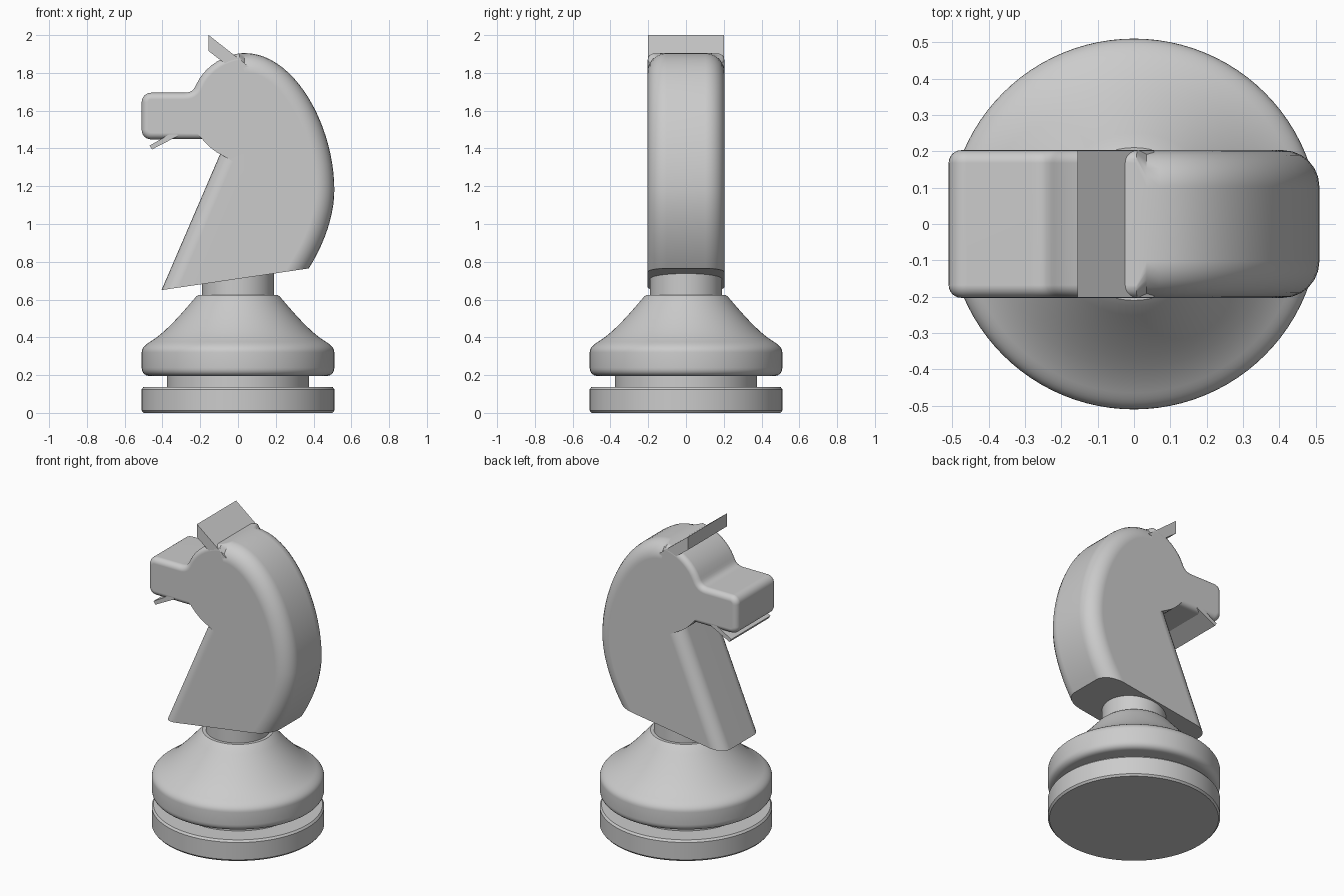
import bpy, bmesh, math
from mathutils import Vector
from mathutils.geometry import interpolate_bezier

if "Cube" in bpy.data.objects:
    bpy.data.objects.remove(bpy.data.objects["Cube"])


def finish(name, bm, angle=35):
    bmesh.ops.remove_doubles(bm, verts=bm.verts, dist=1e-5)
    bmesh.ops.recalc_face_normals(bm, faces=bm.faces)
    mesh = bpy.data.meshes.new(name)
    bm.to_mesh(mesh)
    bm.free()
    ob = bpy.data.objects.new(name, mesh)
    bpy.context.collection.objects.link(ob)
    bpy.ops.object.select_all(action='DESELECT')
    ob.select_set(True)
    bpy.context.view_layer.objects.active = ob
    bpy.ops.object.shade_smooth_by_angle(angle=math.radians(angle))
    return ob


def lathe(name, profile, steps=96):
    bm = bmesh.new()
    vs = [bm.verts.new((r, 0, z)) for r, z in profile]
    es = [bm.edges.new(p) for p in zip(vs, vs[1:])]
    bmesh.ops.spin(bm, geom=vs + es, cent=(0, 0, 0), axis=(0, 0, 1),
                   angle=math.tau, steps=steps, use_merge=True)
    return finish(name, bm)


def curve(a, b, c, d, n=8):
    return [Vector(p) for p in interpolate_bezier(*[Vector(p) for p in (a, b, c, d)], n + 1)]


def line(*pts):
    return [Vector(p) for p in pts]


def rounded_slab(name, segments, half, steps=6):
    """Extrude a closed x-z outline along y; each segment has its own edge radius."""
    pts, rad = [], []
    for seg, r in segments:
        pts += seg[:-1]
        rad += [r] * (len(seg) - 1)
    n = len(pts)
    norms = []
    for i in range(n):
        d = (pts[(i + 1) % n] - pts[i]).normalized()
        norms.append(Vector((-d.y, d.x)))
    inset, radius = [], []
    for i in range(n):
        n1, n2, r1, r2 = norms[i - 1], norms[i], rad[i - 1], rad[i]
        det = n1.x * n2.y - n1.y * n2.x
        r = max(r1, r2)
        if abs(det) < 0.35:
            v = (n1 + n2).normalized() * r
        else:
            v = Vector(((r1 * n2.y - r2 * n1.y) / det, (n1.x * r2 - n2.x * r1) / det))
        inset.append(v)
        radius.append(r)
    bm = bmesh.new()
    rings = []
    for side in (-1, 1):
        angles = [k / steps * math.pi / 2 for k in range(steps + 1)]
        for a in (angles[::-1] if side < 0 else angles):
            ring = []
            for p, v, r in zip(pts, inset, radius):
                q = p + v * (1 - math.cos(a))
                ring.append(bm.verts.new((q.x, side * (half - r + r * math.sin(a)), q.y)))
            rings.append(ring)
    for ra, rb in zip(rings, rings[1:]):
        for i in range(n):
            j = (i + 1) % n
            bm.faces.new((ra[i], ra[j], rb[j], rb[i]))
    bm.faces.new(rings[0])
    bm.faces.new(rings[-1])
    ob = finish(name, bm)
    ob.modifiers.new("weighted", 'WEIGHTED_NORMAL').keep_sharp = True
    return ob


# Turned base: foot disc, groove, bulge and collar
lathe("foot_disc", [(0, 0), (0.50, 0), (0.51, 0.012), (0.51, 0.125), (0.50, 0.138), (0, 0.138)])
lathe("groove", [(0.375, 0.13), (0.375, 0.2)])
bulge = [(0, 0.195), (0.465, 0.195)]
bulge += [tuple(p) for p in curve((0.465, 0.195), (0.49, 0.195), (0.51, 0.21), (0.51, 0.24))[1:]]
bulge += [tuple(p) for p in curve((0.51, 0.32), (0.51, 0.35), (0.48, 0.368), (0.455, 0.383))]
bulge += [tuple(p) for p in curve((0.455, 0.383), (0.38, 0.43), (0.29, 0.535), (0.225, 0.612))[1:]]
lathe("bulge", bulge + [(0.21, 0.625), (0, 0.625)])
lathe("collar", [(0.19, 0.61), (0.19, 0.76), (0, 0.76)])

# Horse head and neck
jaw_end, chin, low, back = (-0.095, 1.37), (-0.19, 1.45), (-0.405, 0.65), (0.375, 0.765)
k = 0.022
rounded_slab("horse_head", [
    (line(low, back), 0),
    (curve(back, (0.46, 0.90), (0.51, 1.05), (0.51, 1.18), 10), 0.1),
    (curve((0.51, 1.18), (0.51, 1.52), (0.30, 1.905), (0.035, 1.905), 22), 0.1),
    (curve((0.035, 1.905), (-0.06, 1.905), (-0.175, 1.84), (-0.22, 1.74), 10), 0.035),
    (curve((-0.22, 1.74), (-0.235, 1.705), (-0.25, 1.695), (-0.285, 1.695), 6), 0.035),
    (line((-0.285, 1.695), (-0.46, 1.695)), 0.035),
    (curve((-0.46, 1.695), (-0.51 + k, 1.695), (-0.51, 1.695 - k), (-0.51, 1.645), 6), 0.035),
    (line((-0.51, 1.645), (-0.51, 1.498)), 0.035),
    (curve((-0.51, 1.498), (-0.51, 1.448 + k), (-0.51 + k, 1.448), (-0.46, 1.448), 6), 0.035),
    (line((-0.46, 1.448), chin), 0.03),
    (curve(chin, (-0.165, 1.42), (-0.13, 1.387), jaw_end, 6), 0),
    (line(jaw_end, low), 0.08),
], 0.203)

# Ears and lower lip
rounded_slab("ears", [(line((-0.155, 2.0), (-0.155, 1.915), (-0.05, 1.835), (0, 1.815),
                            (0.055, 1.835), (-0.155, 2.0)), 0)], 0.202)
rounded_slab("lower_lip", [(line((-0.468, 1.415), (-0.455, 1.395), (-0.32, 1.465),
                                 (-0.32, 1.5), (-0.468, 1.415)), 0)], 0.202)
